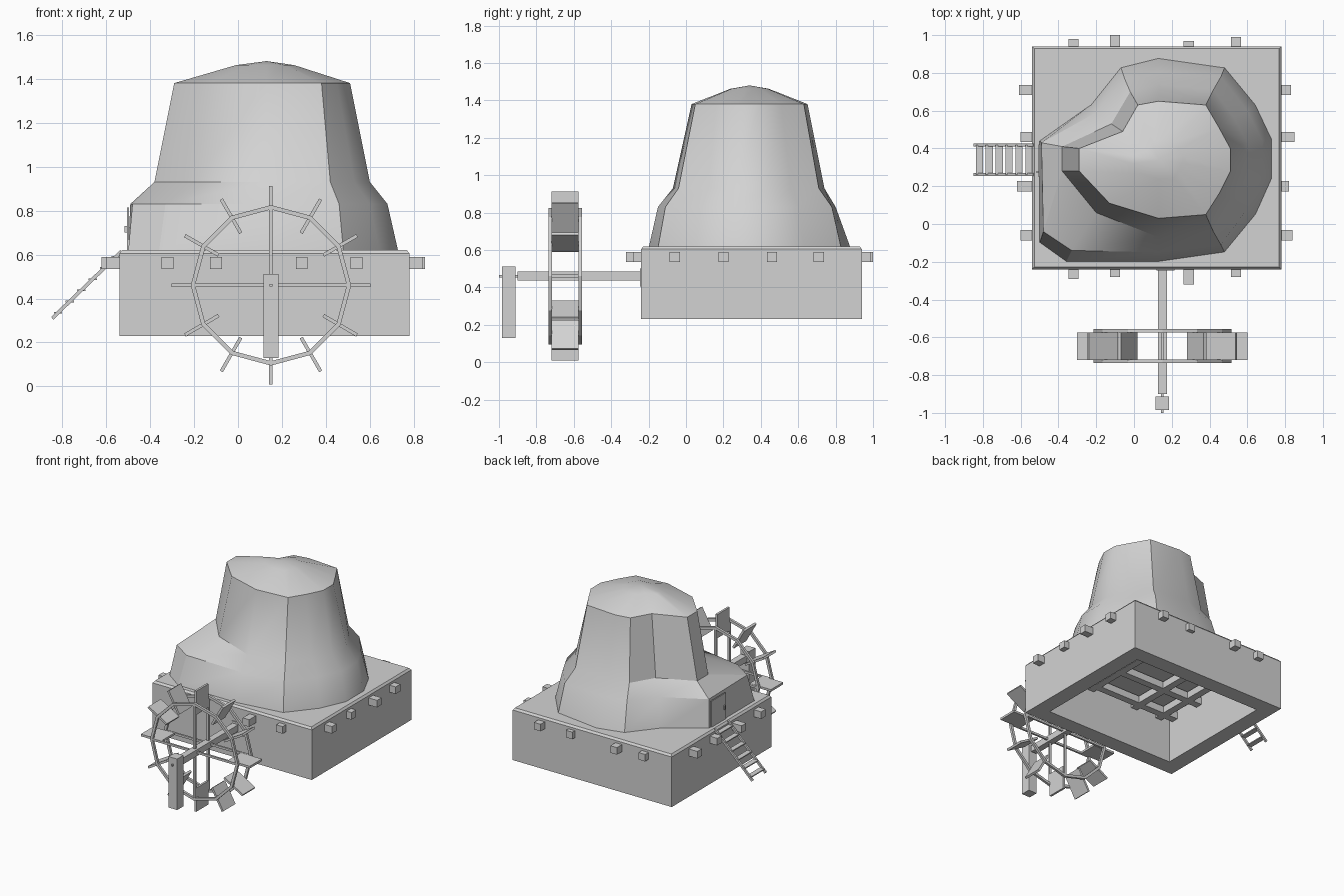
import bpy, bmesh, math
from mathutils import Vector, Matrix

cube = bpy.data.objects.get("Cube")
if cube:
    bpy.data.objects.remove(cube, do_unlink=True)

grey = bpy.data.materials.new("plain_grey")
grey.use_nodes = True
grey.diffuse_color = (0.65, 0.65, 0.65, 1)
grey.node_tree.nodes["Principled BSDF"].inputs["Base Color"].default_value = grey.diffuse_color


def finish(bm, name, smooth=None):
    bmesh.ops.recalc_face_normals(bm, faces=bm.faces)
    mesh = bpy.data.meshes.new(name)
    bm.to_mesh(mesh)
    bm.free()
    mesh.materials.append(grey)
    ob = bpy.data.objects.new(name, mesh)
    bpy.context.scene.collection.objects.link(ob)
    if smooth:
        bpy.ops.object.select_all(action='DESELECT')
        ob.select_set(True)
        bpy.context.view_layer.objects.active = ob
        bpy.ops.object.shade_smooth_by_angle(angle=math.radians(smooth))
    return ob


def add_box(bm, lo, hi, turn=Matrix()):
    lo, hi = Vector(lo), Vector(hi)
    m = turn @ Matrix.Translation((lo + hi) / 2) @ Matrix.Diagonal((hi - lo).to_4d())
    bmesh.ops.create_cube(bm, size=1, matrix=m)


def box(name, lo, hi):
    bm = bmesh.new()
    add_box(bm, lo, hi)
    return finish(bm, name)


def loft(bm, rings, closed=False):
    rows = [[bm.verts.new(p) for p in ring] for ring in rings]
    n = len(rows[0])
    pairs = list(zip(rows, rows[1:] + rows[:1])) if closed else list(zip(rows, rows[1:]))
    for a, b in pairs:
        for i in range(n):
            j = (i + 1) % n
            bm.faces.new((a[i], a[j], b[j], b[i]))
    return rows


# Hollow foundation with a bevelled top edge, open underneath
X0, X1, Y0, Y1 = -0.54, 0.78, -0.24, 0.94
FLOOR = 0.62


def rect(inset, z):
    a, b, c, d = X0 + inset, X1 - inset, Y0 + inset, Y1 - inset
    return [(a, c, z), (b, c, z), (b, d, z), (a, d, z)]


bm = bmesh.new()
rows = loft(bm, [rect(0.12, 0.6), rect(0.12, 0.23), rect(0, 0.23),
                 rect(0, 0.605), rect(0.012, FLOOR)])
bm.faces.new(rows[0])
bm.faces.new(rows[-1])
finish(bm, "foundation")

# Floor joists whose ends poke through the walls
H = 0.027
for x, back, front in ((-0.32, 0.98, -0.29), (-0.1, 1.0, -0.28),
                       (0.29, 0.97, -0.32), (0.54, 0.99, -0.28)):
    box("long_joist", (x - H, front, 0.535), (x + H, back, 0.588))
for y, left, right in ((0.71, 0.83, -0.61), (0.46, 0.85, -0.6),
                       (0.2, 0.82, -0.62), (-0.06, 0.84, -0.6)):
    box("cross_joist", (right, y - H, 0.535), (left, y + H, 0.588))

# Tower: outline at floor, eave of the porch, shoulder and roof edge
levels = [
    (0.61, [(.73, .24), (.73, .45), (.645, .63), (.48, .83), (.13, .88), (-.07, .83), (-.23, .63),
            (-.5, .44), (-.5, -.1), (-.36, -.2), (.13, -.2), (.48, -.15), (.645, .05)]),
    (0.83, [(.68, .25), (.68, .44), (.6, .6), (.46, .78), (.13, .8), (-.05, .77), (-.2, .59),
            (-.49, .43), (-.48, -.04), (-.33, -.14), (.13, -.15), (.46, -.11), (.6, .08)]),
    (0.93, [(.6, .26), (.6, .43), (.53, .56), (.42, .71), (.13, .74), (-.02, .7), (-.12, .53),
            (-.38, .41), (-.38, .28), (-.2, .06), (.13, -.07), (.42, -.04), (.53, .12)]),
    (1.38, [(.51, .28), (.51, .4), (.45, .51), (.38, .63), (.13, .65), (.02, .63), (-.06, .49),
            (-.29, .4), (-.29, .28), (-.13, .11), (.13, .03), (.38, .05), (.45, .16)]),
]
rings = [[(x, y, z) for x, y in pts] for z, pts in levels]
apex = Vector((0.13, 0.34, 1.48))
rings.append([apex.lerp(Vector(p), 0.33) * Vector((1, 1, 0)).length / math.sqrt(2)
              for p in rings[-1]])
for p in rings[-1]:
    p.z = 1.462
bm = bmesh.new()
rows = loft(bm, rings)
tip = bm.verts.new(apex)
for a, b in zip(rows[-1], rows[-1][1:] + rows[-1][:1]):
    bm.faces.new((a, b, tip))
bm.faces.new(rows[0])
finish(bm, "tower", 30)

# Door and handle
box("door", (-0.506, 0.25, FLOOR), (-0.497, 0.42, 0.815))
box("door_handle", (-0.517, 0.27, 0.7), (-0.505, 0.28, 0.73))

# Ladder leaning on the foundation
foot, head = Vector((-0.845, 0, 0.31)), Vector((-0.53, 0, 0.615))
slope = math.atan2(head.z - foot.z, head.x - foot.x)
lean = Matrix.Translation(foot) @ Matrix.Rotation(-slope, 4, 'Y')
length = (head - foot).length
for y in (0.262, 0.418):
    bm = bmesh.new()
    add_box(bm, (0, y - 0.007, -0.008), (length, y + 0.007, 0.008), lean)
    finish(bm, "ladder_rail")
for i in range(6):
    p = foot.lerp(head, (i + 0.5) / 6)
    box("ladder_rung", (p.x - 0.019, 0.262, p.z - 0.004), (p.x + 0.019, 0.418, p.z + 0.004))

# Water wheel: two twelve-sided rims, paddles and crossed spokes
CX, CZ = 0.15, 0.46
hub = Matrix.Translation((CX, 0, CZ))


def rim_ring(radius, y):
    return [hub @ Vector((radius * math.cos(a), y, radius * math.sin(a)))
            for a in (math.tau * i / 12 for i in range(12))]


for y in (-0.735, -0.575):
    bm = bmesh.new()
    loft(bm, [rim_ring(0.345, y), rim_ring(0.365, y),
              rim_ring(0.365, y + 0.018), rim_ring(0.345, y + 0.018)], closed=True)
    finish(bm, "wheel_rim")
    bm = bmesh.new()
    for turn in (0, math.pi / 2):
        add_box(bm, (-0.36, y + 0.002, -0.008), (0.36, y + 0.016, 0.008),
                hub @ Matrix.Rotation(turn, 4, 'Y'))
    finish(bm, "wheel_spokes")
for i in range(12):
    bm = bmesh.new()
    add_box(bm, (0.275, -0.72, -0.008), (0.452, -0.575, 0.008),
            hub @ Matrix.Rotation(math.tau * i / 12, 4, 'Y'))
    finish(bm, "wheel_paddle")

# Axle, pin, outer post and wall plate
box("axle", (CX - 0.024, -0.9, CZ - 0.024), (CX + 0.024, -0.13, CZ + 0.024))
box("axle_pin", (CX - 0.006, -1.0, CZ - 0.006), (CX + 0.006, -0.88, CZ + 0.006))
box("axle_post", (CX - 0.035, -0.985, 0.13), (CX + 0.035, -0.912, 0.512))
box("axle_wall_plate", (CX - 0.03, Y0 - 0.006, 0.405), (CX + 0.065, Y0 + 0.01, 0.5))
